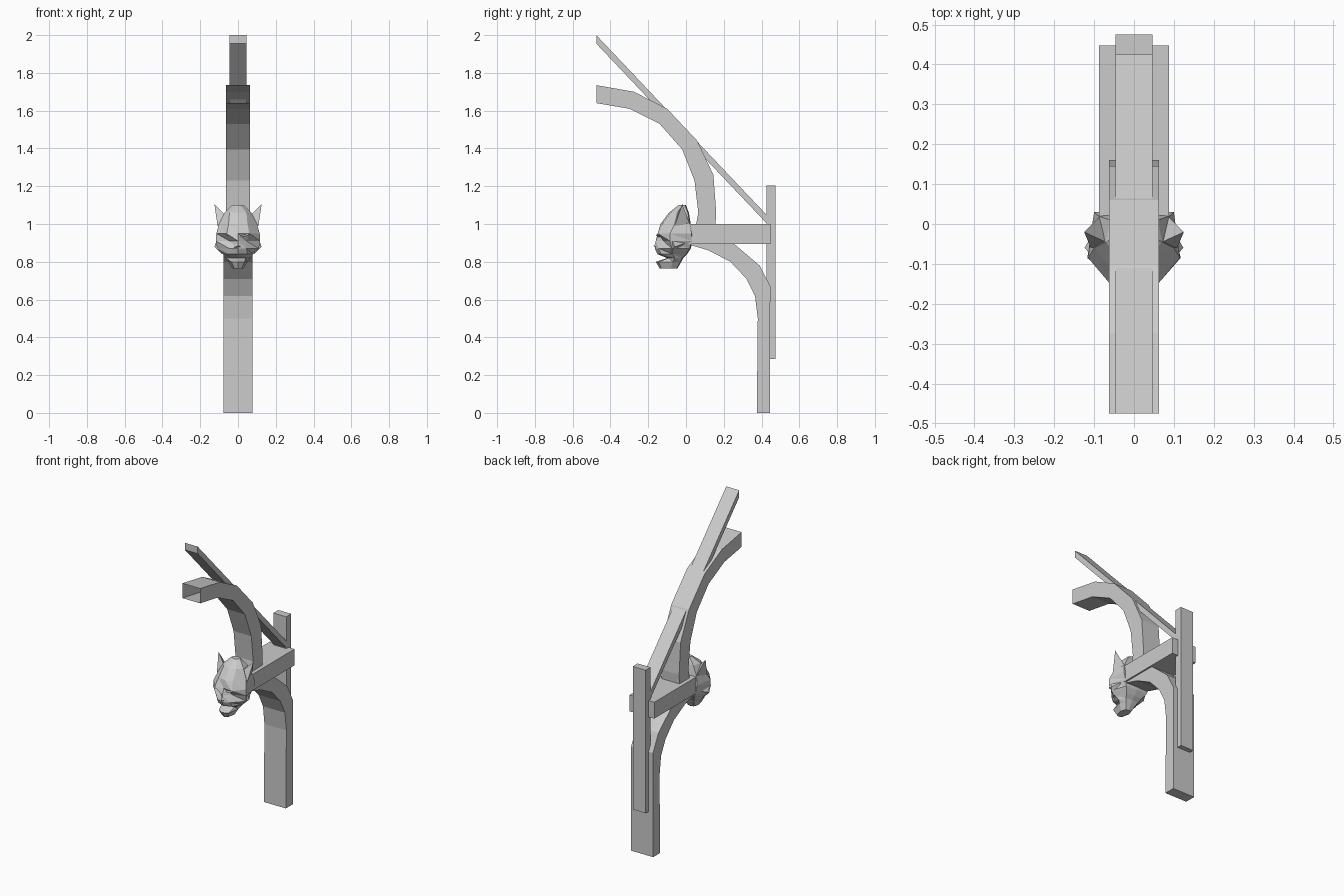
import bpy, bmesh
from mathutils import Vector

if "Cube" in bpy.data.objects:
    bpy.data.objects.remove(bpy.data.objects["Cube"])


def make(name, verts, faces):
    mesh = bpy.data.meshes.new(name)
    bm = bmesh.new()
    vs = [bm.verts.new(v) for v in verts]
    for f in faces:
        bm.faces.new([vs[i] for i in f])
    bmesh.ops.recalc_face_normals(bm, faces=bm.faces[:])
    bm.to_mesh(mesh)
    bm.free()
    obj = bpy.data.objects.new(name, mesh)
    bpy.context.collection.objects.link(obj)
    return obj


def strip(name, outer, inner, hw, open_end=False):
    """Timber swept along paired outer/inner (y, z) edges, width 2*hw."""
    verts, faces = [], []
    for (a, b), (c, d) in zip(outer, inner):
        verts += [(-hw, a, b), (hw, a, b), (hw, c, d), (-hw, c, d)]
    n = len(outer)
    for i in range(n - 1):
        for k in range(4):
            j = (k + 1) % 4
            faces.append((4*i + k, 4*i + j, 4*i + 4 + j, 4*i + 4 + k))
    faces.append((0, 1, 2, 3))
    if not open_end:
        faces.append(tuple(range(4*n - 4, 4*n)))
    return make(name, verts, faces)


# Lower post curving forward under the beam
strip("lower_brace",
      [(.445, 0), (.445, .5), (.447, .67), (.39, .78), (.26, .89), (.15, .94), (.03, .96)],
      [(.375, 0), (.38, .5), (.365, .62), (.32, .71), (.235, .8), (.12, .86), (.02, .89)],
      .078)

# Upper brace curving up and forward, hollow at its front end
strip("upper_brace",
      [(.155, .98), (.16, 1.06), (.145, 1.26), (.06, 1.44), (-.1, 1.61), (-.275, 1.70), (-.475, 1.735)],
      [(.05, .98), (.065, 1.06), (.045, 1.23), (-.02, 1.395), (-.14, 1.53), (-.3, 1.61), (-.475, 1.64)],
      .063, open_end=True)

# Straight timbers
strip("cross_beam", [(-.01, 1.0), (.448, 1.0)], [(-.01, .895), (.448, .895)], .088)
strip("back_board", [(.425, .285), (.425, 1.205)], [(.475, .285), (.475, 1.205)], .046)
strip("rafter", [(-.475, 2.0), (.43, 1.045)], [(-.475, 1.955), (.43, 1.0)], .046)

# Carved animal head: z, front y, then (x, y) at face, cheek and back
rings = [
    (1.10, -.04, .015, -.035, .03, -.02, .02, -.005),
    (1.06, -.09, .045, -.08, .07, -.045, .06, .01),
    (1.00, -.135, .05, -.125, .10, -.06, .09, .02),
    (.95, -.145, .06, -.15, .115, -.085, .10, .03),
    (.91, -.16, .045, -.118, .117, -.085, .09, .03),
    (.87, -.165, .045, -.145, .11, -.075, .075, .02),
    (.84, -.15, .05, -.13, .08, -.07, .055, 0),
    (.82, -.10, .04, -.09, .065, -.06, .045, -.02),
    (.80, -.16, .035, -.145, .05, -.07, .035, -.03),
    (.765, -.14, .02, -.13, .03, -.08, .02, -.05),
]
verts, faces = [], []
for z, yf, x1, y1, x2, y2, x3, y3 in rings:
    half = [(x1, y1), (x2, y2), (x3, y3)]
    loop = [(0, yf)] + half + [(0, y3 + .005)] + [(-x, y) for x, y in reversed(half)]
    verts += [(x, y, z) for x, y in loop]
for i in range(len(rings) - 1):
    for k in range(8):
        a, b = 8*i + k, 8*i + (k + 1) % 8
        faces += [(a, b, b + 8), (a, b + 8, a + 8)]
faces += [tuple(range(8)), tuple(range(8*len(rings) - 8, 8*len(rings)))]
make("animal_head", verts, faces)


def spikes(name, base, tip):
    """Mirrored pair of three-sided points."""
    for side, s in (("right", 1), ("left", -1)):
        pts = [Vector((x*s, y, z)) for x, y, z in base + [tip]]
        make(f"{name}_{side}", pts, [(0, 1, 2), (0, 1, 3), (1, 2, 3), (2, 0, 3)])


# Ears, cheek tufts, brows
spikes("ear", [(.06, -.05, 1.04), (.108, -.06, .99), (.085, .02, 1.0)], (.125, -.02, 1.105))
spikes("cheek_tuft", [(.10, -.085, .95), (.085, -.08, .84), (.09, .0, .9)], (.124, -.06, .88))
spikes("brow", [(.012, -.14, .93), (.05, -.12, .975), (.09, -.10, .96)], (.055, -.16, .94))

# Nose
make("nose", [(-.025, -.15, .875), (.025, -.15, .875), (0, -.15, .91), (0, -.172, .885), (0, -.14, .855)],
     [(0, 2, 3), (2, 1, 3), (1, 4, 3), (4, 0, 3), (0, 4, 1, 2)])
